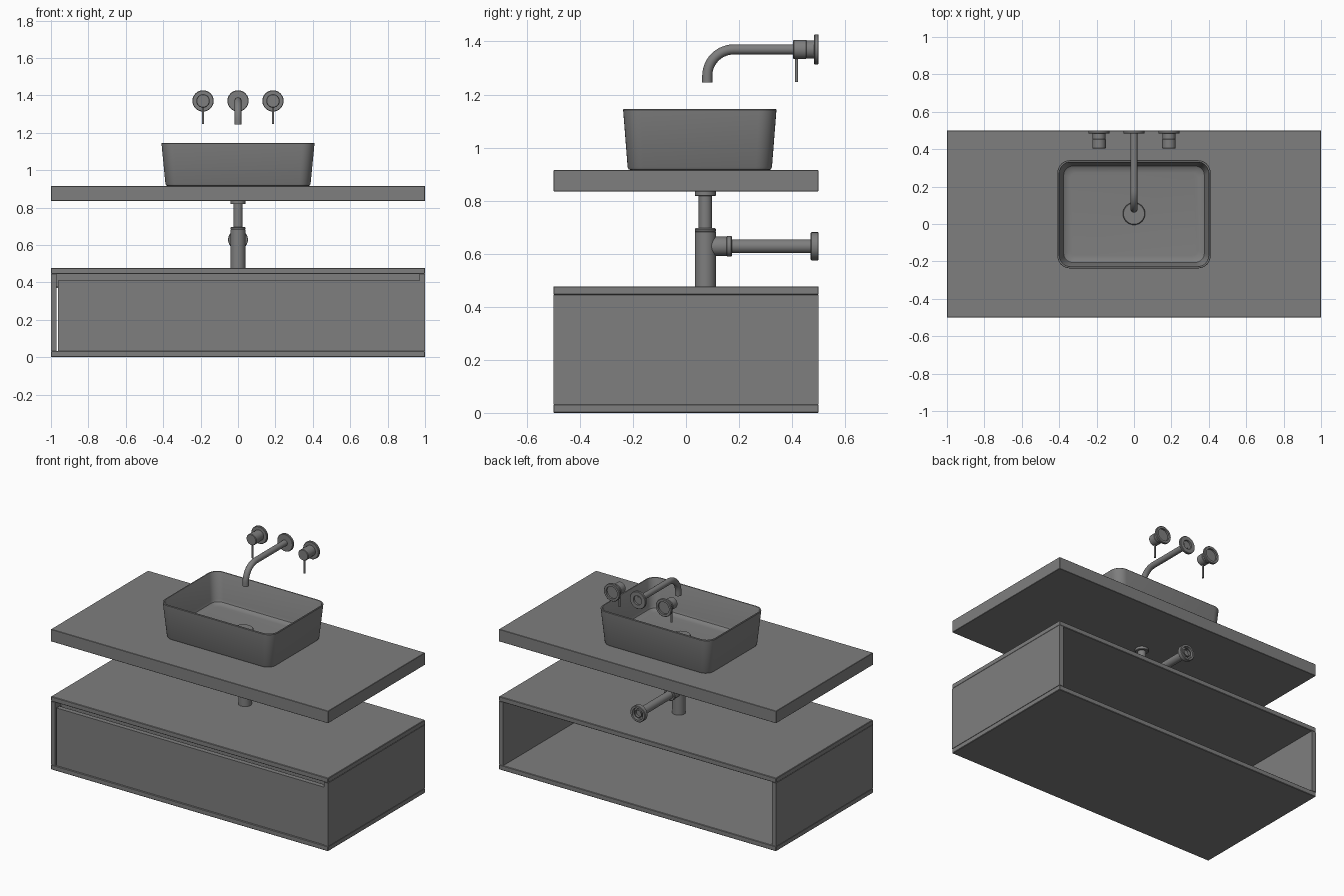
import bpy, bmesh, math
from mathutils import Vector, Matrix

cube = bpy.data.objects.get("Cube")
if cube:
    bpy.data.objects.remove(cube)

grey = bpy.data.materials.new("plain grey")
grey.use_nodes = True
GREY = (0.21, 0.21, 0.21, 1)
grey.diffuse_color = GREY
grey.node_tree.nodes["Principled BSDF"].inputs["Base Color"].default_value = GREY


def finish(name, bm, smooth=True):
    bmesh.ops.recalc_face_normals(bm, faces=bm.faces[:])
    mesh = bpy.data.meshes.new(name)
    bm.to_mesh(mesh)
    bm.free()
    mesh.materials.append(grey)
    ob = bpy.data.objects.new(name, mesh)
    bpy.context.collection.objects.link(ob)
    if smooth:
        bpy.ops.object.select_all(action='DESELECT')
        ob.select_set(True)
        bpy.context.view_layer.objects.active = ob
        bpy.ops.object.shade_smooth_by_angle(angle=math.radians(35))
    return ob


def box(name, lo, hi, bevel=0.0):
    bm = bmesh.new()
    bmesh.ops.create_cube(bm, size=1)
    for v in bm.verts:
        v.co = Vector([l + (c + 0.5) * (h - l) for l, h, c in zip(lo, hi, v.co)])
    if bevel:
        bmesh.ops.bevel(bm, geom=bm.edges[:], offset=bevel, segments=1, affect='EDGES')
    return finish(name, bm, False)


def loft(name, rings, cap_start=True, cap_end=True):
    bm = bmesh.new()
    loops = [[bm.verts.new(p) for p in ring] for ring in rings]
    for a, b in zip(loops, loops[1:]):
        for i in range(len(a)):
            j = (i + 1) % len(a)
            bm.faces.new((a[i], a[j], b[j], b[i]))
    if cap_start:
        bm.faces.new(loops[0])
    if cap_end:
        bm.faces.new(loops[-1])
    return finish(name, bm)


def circle(center, direction, radius, n=32):
    rot = Vector((0, 0, 1)).rotation_difference(Vector(direction)).to_matrix()
    return [Vector(center) + rot @ Vector((radius * math.cos(2 * math.pi * i / n),
            radius * math.sin(2 * math.pi * i / n), 0)) for i in range(n)]


def lathe(name, origin, direction, profile):
    """Profile is a list of (radius, distance along direction)."""
    d = Vector(direction)
    return loft(name, [circle(Vector(origin) + d * t, d, r) for r, t in profile])


def wall_flange(name, x, z, radius, hole, depth):
    # Disc with a cupped back, open towards the wall
    lathe(name, (x, 0.5, z), (0, -1, 0),
          [(hole, depth * 0.7), (hole, 0), (radius - 0.003, 0), (radius, 0.003),
           (radius, depth - 0.003), (radius - 0.003, depth)])


# Countertop and open-backed cabinet
box("countertop", (-1, -0.5, 0.835), (1, 0.5, 0.915), 0.002)
box("cabinet_bottom", (-1, -0.5, 0), (1, 0.5, 0.032), 0.003)
box("cabinet_top", (-1, -0.5, 0.445), (1, 0.5, 0.477), 0.003)
for side, s in (("left", 1), ("right", -1)):
    a, b = sorted((s * 0.97, s))
    box("cabinet_side_" + side, (a, -0.5, 0.032), (b, 0.5, 0.445))

# Drawer front with a finger channel above it
box("drawer_front", (-0.963, -0.497, 0.034), (0.97, -0.465, 0.41))
box("channel_floor", (-0.97, -0.465, 0.37), (0.97, -0.43, 0.378))
box("channel_back", (-0.97, -0.438, 0.378), (0.97, -0.43, 0.445))


# Basin from stacked rounded rectangles
def rounded_rect(hx, hy, r, z, cy=0.052, seg=8):
    pts = []
    for k, (sx, sy) in enumerate(((1, 1), (-1, 1), (-1, -1), (1, -1))):
        for i in range(seg + 1):
            t = math.pi / 2 * (k + i / seg)
            pts.append((sx * (hx - r) + r * math.cos(t),
                        cy + sy * (hy - r) + r * math.sin(t), z))
    return pts


loft("basin", [rounded_rect(*s) for s in (
    (0.375, 0.260, 0.050, 0.915), (0.383, 0.268, 0.056, 0.918),
    (0.388, 0.272, 0.060, 0.926), (0.409, 0.289, 0.066, 1.142),
    (0.407, 0.287, 0.064, 1.145), (0.400, 0.280, 0.060, 1.145),
    (0.398, 0.278, 0.058, 1.142), (0.382, 0.264, 0.054, 0.975),
    (0.376, 0.258, 0.050, 0.960), (0.362, 0.244, 0.040, 0.951),
    (0.340, 0.222, 0.030, 0.948))])
lathe("drain_stem", (0, 0.055, 0.94), (0, 0, 1), [(0.03, 0), (0.03, 0.025)])
lathe("drain_cap", (0, 0.055, 0.962), (0, 0, 1), [(0.06, 0), (0.06, 0.01), (0.056, 0.014)])

# Wall spout: straight run, quarter bend, short drop
TAP_Z = 1.37
path = [((0, 0.49, TAP_Z), (0, -1, 0))]
for i in range(13):
    t = math.pi / 2 * i / 12
    path.append(((0, 0.18 - 0.1 * math.sin(t), TAP_Z - 0.1 + 0.1 * math.cos(t)),
                 (0, -math.cos(t), -math.sin(t))))
path.append(((0, 0.08, 1.245), (0, 0, -1)))


def tube_ring(center, direction, radius=0.019, n=24):
    d = Vector(direction)
    x = Vector((1, 0, 0))
    up = d.cross(x)
    return [Vector(center) + radius * (x * math.cos(2 * math.pi * i / n)
            + up * math.sin(2 * math.pi * i / n)) for i in range(n)]


rings = [tube_ring(c, d) for c, d in path]
rings += [tube_ring((0, 0.08, z), (0, 0, -1), 0.015) for z in (1.245, 1.26)]
loft("spout", rings)
wall_flange("spout_flange", 0, TAP_Z, 0.057, 0.03, 0.017)

# Pair of lever handles
for side, x in (("left", 0.187), ("right", -0.187)):
    wall_flange("handle_flange_" + side, x, TAP_Z, 0.057, 0.04, 0.017)
    lathe("handle_body_" + side, (x, 0.488, TAP_Z), (0, -1, 0),
          [(0.034, 0), (0.034, 0.034), (0.036, 0.036), (0.036, 0.081), (0.033, 0.085)])
    lathe("handle_lever_" + side, (x, 0.417, 1.247), (0, 0, 1), [(0.006, 0), (0.006, 0.1)])

# Bottle trap and waste pipe
lathe("trap", (0, 0.073, 0), (0, 0, 1),
      [(0.04, 0.477), (0.04, 0.682), (0.038, 0.684), (0.04, 0.686), (0.04, 0.692),
       (0.037, 0.696), (0.025, 0.696), (0.025, 0.818), (0.038, 0.818), (0.04, 0.82), (0.04, 0.836)])
lathe("waste_nut", (0, 0.09, 0.628), (0, 1, 0),
      [(0.03, 0), (0.036, 0.018), (0.036, 0.063), (0.039, 0.065), (0.039, 0.08), (0.036, 0.083)])
lathe("waste_pipe", (0, 0.16, 0.628), (0, 1, 0),
      [(0.026, 0), (0.026, 0.335), (0.022, 0.335), (0.022, 0.26)])
wall_flange("waste_flange", 0, 0.628, 0.053, 0.038, 0.03)
